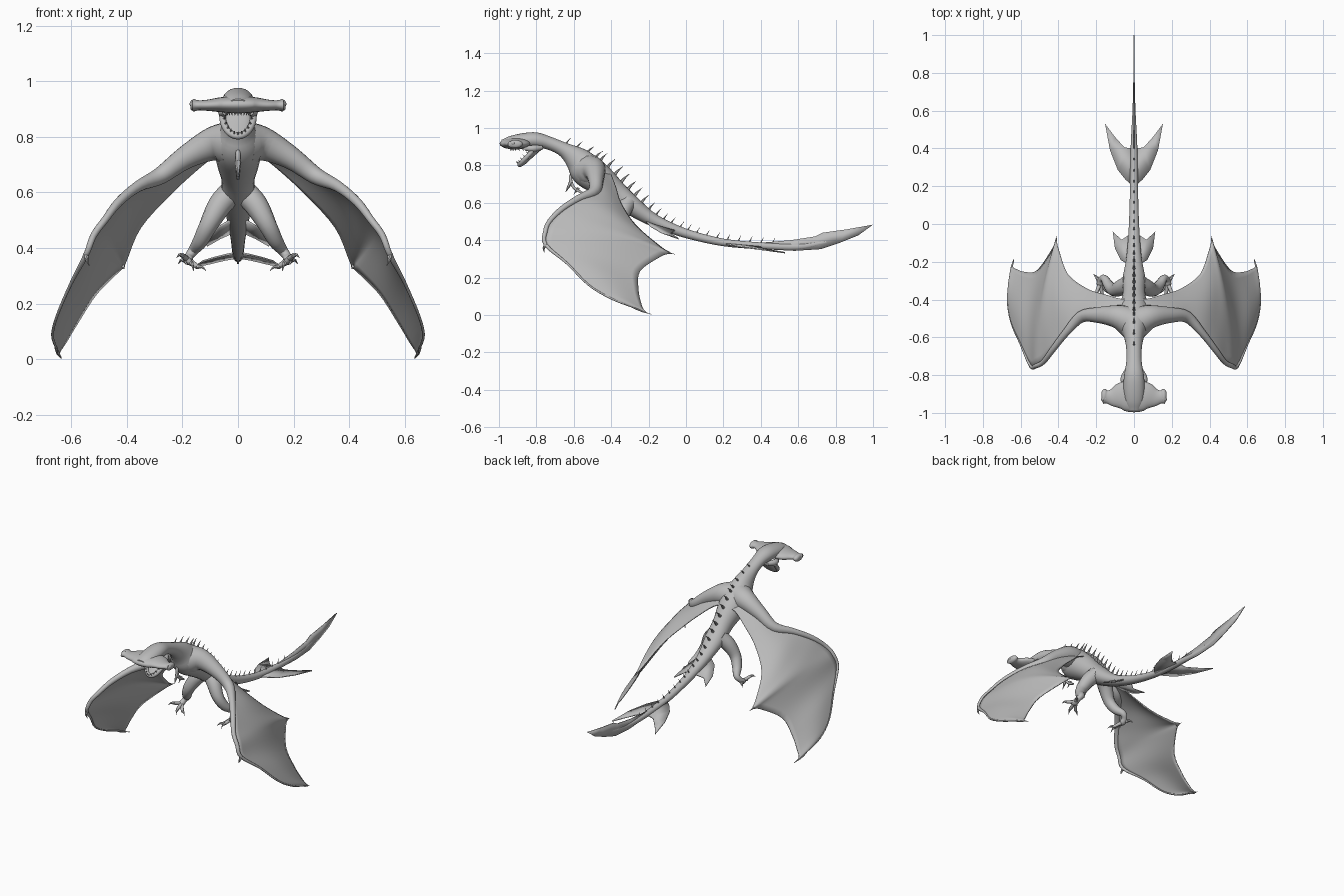
import bpy, bmesh, math
from mathutils import Vector

cube = bpy.data.objects.get("Cube")
if cube:
    bpy.data.objects.remove(cube)

grey = bpy.data.materials.new("hide grey")
grey.use_nodes = True
grey.diffuse_color = (0.5, 0.5, 0.5, 1)
grey.node_tree.nodes["Principled BSDF"].inputs["Base Color"].default_value = (0.5, 0.5, 0.5, 1)


def smooth_path(points, steps=4):
    """Smooth curve through points of any dimension."""
    p = [Vector(q) for q in points]
    p = [2 * p[0] - p[1]] + p + [2 * p[-1] - p[-2]]
    out = []
    for i in range(1, len(p) - 2):
        a, b, c, d = p[i - 1:i + 3]
        for k in range(steps):
            t = k / steps
            out.append(b + (c - a) * (t / 2) + (2 * a - 5 * b + 4 * c - d) * (t * t / 2)
                       + (3 * b - a - 3 * c + d) * (t ** 3 / 2))
    return out + [p[-2]]


def tube(points, ref=(0.3, 0.5, 0.8), sides=12, steps=4):
    """Rings of an elliptical tube; each point is x, y, z, side radius, depth radius."""
    path = smooth_path(points, steps)
    centres = [Vector(q[:3]) for q in path]
    rings = []
    for i, (c, q) in enumerate(zip(centres, path)):
        tangent = (centres[min(i + 1, len(path) - 1)] - centres[max(i - 1, 0)]).normalized()
        side = Vector(ref)
        side = (side - tangent * side.dot(tangent)).normalized()
        up = side.cross(tangent)
        angles = [math.tau * k / sides for k in range(sides)]
        rings.append([c + side * (math.cos(a) * max(q[3], 0.0008))
                      + up * (math.sin(a) * max(q[4], 0.0008)) for a in angles])
    return rings


def limb(points, **options):
    """Round tube; each point is x, y, z, radius."""
    return tube([(*p, p[3]) for p in points], **options)


def spike(base, tip, radius, bend=(0, 0, 0)):
    base, tip = Vector(base), Vector(tip)
    middle = (base + tip) / 2 + Vector(bend)
    return limb([(*base, radius), (*middle, radius * 0.6), (*tip, 0)], sides=6, steps=2)


def make(name, patches, closed=True, mirror=False, thickness=0):
    """One object from several grids of points."""
    bm = bmesh.new()
    for rows in patches:
        grid = [[bm.verts.new(p) for p in row] for row in rows]
        n = len(grid[0])
        for r, s in zip(grid, grid[1:]):
            for k in range(n if closed else n - 1):
                j = (k + 1) % n
                bm.faces.new((r[k], r[j], s[j], s[k]))
        if closed:
            bm.faces.new(grid[0][::-1])
            bm.faces.new(grid[-1])
    return finish(name, bm, mirror, thickness)


def plate(name, outline, mirror=False, thickness=0.007):
    bm = bmesh.new()
    face = bm.faces.new([bm.verts.new(p) for p in outline])
    bmesh.ops.triangulate(bm, faces=[face])
    return finish(name, bm, mirror, thickness)


def finish(name, bm, mirror, thickness):
    bmesh.ops.recalc_face_normals(bm, faces=bm.faces)
    mesh = bpy.data.meshes.new(name)
    bm.to_mesh(mesh)
    bm.free()
    mesh.materials.append(grey)
    obj = bpy.data.objects.new(name, mesh)
    bpy.context.collection.objects.link(obj)
    if thickness:
        solid = obj.modifiers.new("thickness", "SOLIDIFY")
        solid.thickness = thickness
        solid.offset = 0
    if mirror:
        obj.modifiers.new("mirror", "MIRROR").use_mirror_merge = False
    bpy.ops.object.select_all(action="DESELECT")
    obj.select_set(True)
    bpy.context.view_layer.objects.active = obj
    bpy.ops.object.shade_smooth_by_angle(angle=math.radians(50))
    return obj


# Skull, neck, trunk and tail: y, z, half width, half depth
spine = [(-.985, .922, .03, .015), (-.94, .924, .05, .032), (-.87, .932, .056, .04),
         (-.80, .934, .052, .042), (-.73, .918, .041, .035), (-.65, .882, .042, .04),
         (-.58, .83, .058, .07), (-.53, .775, .085, .09), (-.45, .715, .078, .08),
         (-.37, .65, .06, .062), (-.29, .585, .06, .052), (-.2, .522, .044, .038),
         (-.11, .477, .034, .03), (.02, .43, .026, .024), (.2, .388, .021, .02),
         (.4, .37, .018, .018), (.6, .365, .008, .014), (.75, .39, .004, .008)]
spine = [(0, *s) for s in spine]
make("body", [tube(spine, ref=(1, 0, 0), sides=24)])

# Wide hammer shaped head
half = [(0, -.915, .916, .082, .031), (.06, -.91, .916, .075, .027), (.11, -.917, .914, .05, .02),
        (.142, -.916, .914, .034, .018), (.16, -.913, .914, .04, .022), (.171, -.913, .914, .024, .014)]
bar = [(-h[0], *h[1:]) for h in half[:0:-1]] + half
make("head_bar", [tube(bar, ref=(0, 1, 0), sides=20)])
make("eye", [limb([(.152, -.925, .918, .016), (.168, -.928, .919, .012), (.174, -.929, .919, .003)])], mirror=True)


# Open lower jaw with teeth
def jaw_point(a):
    return Vector((.056 * math.cos(a), -.82 - .07 * math.sin(a), .878 - .075 * math.sin(a)))


def upper_point(a):
    return Vector((.05 * math.cos(a), -.85 - .09 * math.sin(a), .897))


arc = [math.pi * k / 12 for k in range(13)]
make("jaw_rim", [limb([(*jaw_point(a), .012) for a in arc], steps=2)])
make("jaw_floor", [tube([(0, -.79, .895, .05, .02), (0, -.83, .852, .05, .014),
                         (0, -.865, .817, .038, .012), (0, -.89, .797, .012, .008)], ref=(1, 0, 0))])
teeth = []
for a in arc[1:-1]:
    inward = Vector((-.008 * math.cos(a), 0, 0))
    teeth.append(spike(jaw_point(a), jaw_point(a) + inward + Vector((0, -.018, .016)), .006))
    teeth.append(spike(upper_point(a), upper_point(a) + inward + Vector((0, .004, -.02)), .006))
make("teeth", teeth)
make("cheek", [limb([(.045, -.86, .89, .012), (.054, -.82, .89, .018), (.035, -.77, .895, .012)])], mirror=True)

# Row of spikes along the back
fine = [Vector(q) for q in smooth_path(spine, 10)]
spikes, travelled = [], 0
for p, q in zip(fine, fine[1:]):
    travelled += (Vector(q[:3]) - Vector(p[:3])).length
    if -.66 < p[1] < .47 and travelled > .045:
        travelled = 0
        tangent = (Vector(q[:3]) - Vector(p[:3])).normalized()
        normal = Vector((1, 0, 0)).cross(tangent)
        size = .03 + .03 * math.exp(-((p[1] + .38) / .2) ** 2)
        base = Vector(p[:3]) + normal * (p[4] - .006)
        aim = (normal + Vector((0, .5, .35))).normalized()
        spikes.append(spike(base, base + aim * (size + .006), size * .17, -normal * .004 - tangent * .003))
make("back_spikes", spikes)

# Keel and breast spikes
make("breast_keel", [limb([(0, -.60, .78, .006), (0, -.618, .73, .009), (0, -.598, .68, .008), (0, -.55, .65, .006)])])
make("breast_spikes", [spike((0, -.615, .71), (0, -.645, .655), .012), spike((0, -.575, .68), (0, -.6, .645), .01),
                       spike((0, -.28, .56), (0, -.25, .51), .018)])

# Wings: leading point, arm radius, trailing point, outward bow
wing = [((.025, -.515, .775), .085, (.03, -.40, .755), 0), ((.09, -.49, .775), .062, (.08, -.395, .735), 0),
        ((.19, -.482, .725), .042, (.15, -.375, .68), .005),
        ((.28, -.492, .66), .031, (.245, -.345, .592), .015), ((.36, -.575, .622), .02, (.35, -.265, .475), .028),
        ((.43, -.665, .565), .016, (.40, -.13, .36), .036), ((.48, -.73, .50), .013, (.412, -.085, .33), .045),
        ((.52, -.752, .445), .012, (.43, -.13, .315), .04), ((.547, -.75, .375), .01, (.51, -.245, .235), .03),
        ((.60, -.635, .275), .006, (.575, -.255, .135), .025), ((.65, -.52, .16), .005, (.62, -.24, .06), .018),
        ((.668, -.4, .088), .005, (.642, -.225, .025), .01), ((.655, -.28, .04), .004, (.637, -.19, .003), 0)]
sections = smooth_path([(*lead, *trail, bow) for lead, r, trail, bow in wing])


def across(s, steps=14):
    lead, trail = Vector(s[:3]), Vector(s[3:6])
    out = Vector((.75, 0, .65)) * s[6]
    return [lead.lerp(trail, k / steps) + out * math.sin(math.pi * k / steps) for k in range(steps + 1)]


make("wing_membrane", [[across(s) for s in sections]], closed=False, mirror=True, thickness=.006)
make("wing_arm", [limb([(*lead, r) for lead, r, trail, bow in wing], sides=16)], mirror=True)
make("wing_claws", [spike((.547, -.748, .38), (.535, -.757, .335), .011, (.004, -.008, 0)),
                    spike((.415, -.11, .335), (.41, -.06, .325), .007),
                    spike((.655, -.28, .04), (.637, -.185, .004), .006, (.004, 0, -.004))], mirror=True)

# Hind legs and clawed feet
make("hind_leg", [limb([(.025, -.31, .6, .045), (.065, -.335, .555, .043), (.105, -.35, .485, .034),
                        (.134, -.325, .428, .028), (.158, -.288, .395, .02), (.175, -.295, .372, .016),
                        (.18, -.315, .357, .018), (.182, -.335, .351, .011)])], mirror=True)
toes = [((.2, -.365, .373), (.221, -.39, .365)), ((.168, -.375, .343), (.16, -.4, .318)),
        ((.145, -.355, .332), (.115, -.375, .318)), ((.195, -.285, .357), (.215, -.265, .342))]
foot = []
for knuckle, tip in toes:
    foot.append(limb([(.18, -.315, .357, .012), (*knuckle, .009)], sides=8))
    foot.append(spike(knuckle, tip, .009, (0, 0, .007)))
make("toes", foot, mirror=True)

# Fins at the hips and tail
plate("hip_fin", [(.02, -.22, .505), (.07, -.19, .475), (.1, -.13, .44), (.112, -.04, .408),
                  (.065, -.085, .435), (.02, -.055, .455)], mirror=True)
plate("tail_fin", [(.01, .205, .382), (.045, .235, .375), (.085, .285, .365), (.127, .39, .352), (.153, .53, .333),
                   (.1, .46, .345), (.05, .405, .357), (.01, .4, .364)], mirror=True)
plate("tail_blade", [(0, .38, .385), (0, .56, .4), (0, .69, .42), (0, .73, .44), (0, .86, .458), (0, 1, .483),
                     (0, .92, .425), (0, .82, .385), (0, .72, .352), (0, .58, .343), (0, .45, .35)], thickness=.006)
